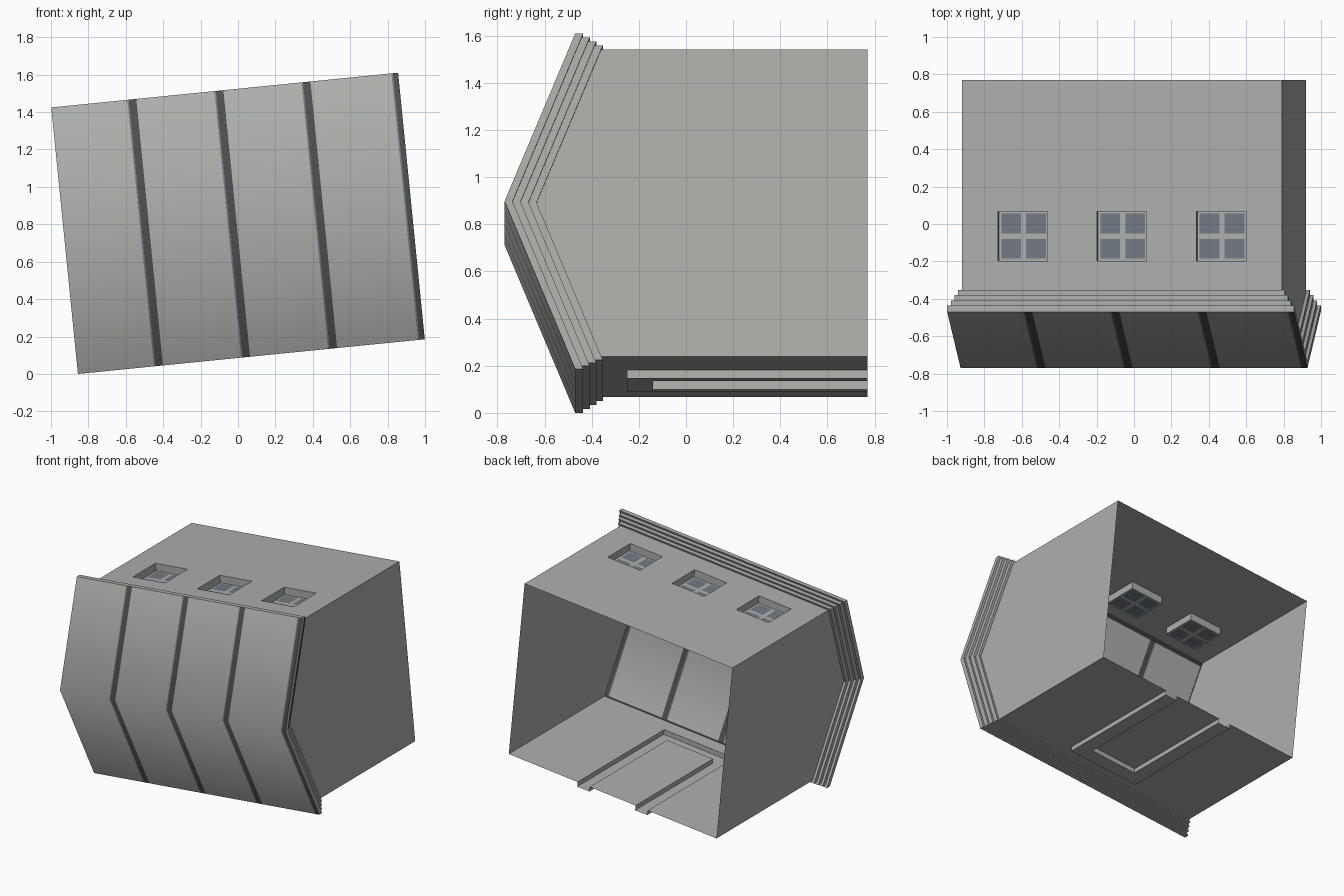
import bpy, bmesh, math
from mathutils import Matrix, Vector

if "Cube" in bpy.data.objects:
    bpy.data.objects.remove(bpy.data.objects["Cube"])

TILT = Matrix.Translation((0, 0, .805)) @ Matrix.Rotation(-math.atan(.1), 4, 'Y')
SLOPE, RIDGE, BASE = .419, -.77, .77
U0, W0, U1, W1 = .932, .716, .86, .655     # half sizes of roof and of walls
STEP = .034

def material(name, c):
    m = bpy.data.materials.new(name)
    m.diffuse_color = (*c, 1)
    m.use_nodes = True
    m.node_tree.nodes["Principled BSDF"].inputs["Base Color"].default_value = m.diffuse_color
    return m

GREY = material("light grey", (.42, .43, .41))
DARK = material("dark grey", (.075, .078, .075))
SLATE = material("slate blue", (.17, .195, .23))

def quad(bm, pts, toward, mat=0):
    """Add a face whose normal points along 'toward'."""
    f = bm.faces.new([bm.verts.new(p) for p in pts])
    f.normal_update()
    if f.normal.dot(Vector(toward)) < 0:
        f.normal_flip()
    f.material_index = mat

def finish(name, bm, smooth=False):
    bmesh.ops.remove_doubles(bm, verts=bm.verts, dist=.0005)
    me = bpy.data.meshes.new(name)
    bm.to_mesh(me)
    bm.free()
    for m in (GREY, DARK, SLATE):
        me.materials.append(m)
    if smooth:
        me.polygons.foreach_set("use_smooth", [True] * len(me.polygons))
    ob = bpy.data.objects.new(name, me)
    ob.matrix_world = TILT
    bpy.context.collection.objects.link(ob)

# Roof sheet: smooth over the ridge, with dark seams at the panel edges
bm = bmesh.new()
us = [(-U0, 0)]
for k in range(4):
    s = -.515 + .468 * k + (.015 if k == 3 else 0)
    us += [(s - .008, 2), (s, 1), (min(s + .04, U0), 0)]
if us[-1][0] < U0:
    us.append((U0, 0))
for (a, m), (b, _) in zip(us, us[1:]):
    for s in (-1, 1):
        e = RIDGE + SLOPE * W0
        quad(bm, [(a, RIDGE, 0), (b, RIDGE, 0), (b, e, s * W0), (a, e, s * W0)], (0, -1, 0), m)
finish("roof", bm, True)

# Stepped trim below the roof edge
def loop(u, w, shift):
    r, e = RIDGE + shift, RIDGE + shift + SLOPE * w
    return [(-u, e, -w), (u, e, -w), (u, r, 0), (u, e, w), (-u, e, w), (-u, r, 0)]

bm = bmesh.new()
loops = []
for k in range(4):
    u, w = U0 + (U1 - U0) * k / 4, W0 + (W1 - W0) * k / 4
    loops += [loop(u, w, STEP * k), loop(u, w, STEP * (k + 1))]
loops.append(loop(U1, W1, STEP * 4))
for n, (A, B) in enumerate(zip(loops, loops[1:])):
    for i in range(6):
        j = (i + 1) % 6
        pts = [A[i], A[j], B[j], B[i]]
        c = sum((Vector(p) for p in pts), Vector()) / 4
        out = (0, 1, 0) if n % 2 else ((0, 0, c.z) if i in (0, 3) else (c.x, 0, 0))
        quad(bm, pts, out)
finish("stepped_eaves", bm)

# Gable walls
bm = bmesh.new()
EAVE = RIDGE + STEP * 4 + SLOPE * W1
for s in (-1, 1):
    quad(bm, [(s * U1, BASE, -W1), (s * U1, EAVE, -W1), (s * U1, RIDGE + STEP * 4, 0),
              (s * U1, EAVE, W1), (s * U1, BASE, W1)], (s, 0, 0))
finish("gable_walls", bm)

# Long walls: a grid of cells, each pushed out or in, joined by reveals
def relief_wall(name, us, ys, side, depth, mat):
    bm = bmesh.new()
    mid = lambda a, i: (a[i] + a[i + 1]) / 2
    D = [[depth(mid(us, i), mid(ys, j)) for j in range(len(ys) - 1)] for i in range(len(us) - 1)]
    z = lambda d: side * (W1 + d)
    for i in range(len(us) - 1):
        for j in range(len(ys) - 1):
            d, a, b, c, e = D[i][j], us[i], us[i + 1], ys[j], ys[j + 1]
            quad(bm, [(a, c, z(d)), (b, c, z(d)), (b, e, z(d)), (a, e, z(d))],
                 (0, 0, side), mat(mid(us, i), mid(ys, j)))
            if i + 2 < len(us) and D[i + 1][j] != d:
                q = D[i + 1][j]
                quad(bm, [(b, c, z(d)), (b, e, z(d)), (b, e, z(q)), (b, c, z(q))], (d - q, 0, 0))
            if j + 2 < len(ys) and D[i][j + 1] != d:
                q = D[i][j + 1]
                quad(bm, [(a, e, z(d)), (b, e, z(d)), (b, e, z(q)), (a, e, z(q))], (0, d - q, 0))
    finish(name, bm)

# Wall with three recessed four-pane windows
CENTRES, CY, H = (-.533, 0, .533), -.065, .133
marks = (-H, -.12, -.014, .014, .12, H)

def offset(u, y):
    return min((abs(u - c) for c in CENTRES)), abs(y - CY)

def window_depth(u, y):
    return -.055 if max(offset(u, y)) < H else 0

def pane(u, y):
    return 2 if all(.014 < d < .12 for d in offset(u, y)) else 0

relief_wall("window_wall", [-U1] + [c + m for c in CENTRES for m in marks] + [U1],
            [EAVE] + [CY + m for m in marks] + [BASE], 1, window_depth, pane)

# Wall with a raised door surround
def door_depth(u, y):
    return .036 if abs(u) < .29 and y > -.25 and not (abs(u) < .19 and y > -.14) else 0

relief_wall("door_wall", [-U1, -.29, -.19, .19, .29, U1], [EAVE, -.25, -.14, BASE],
            -1, door_depth, lambda u, y: 0)
